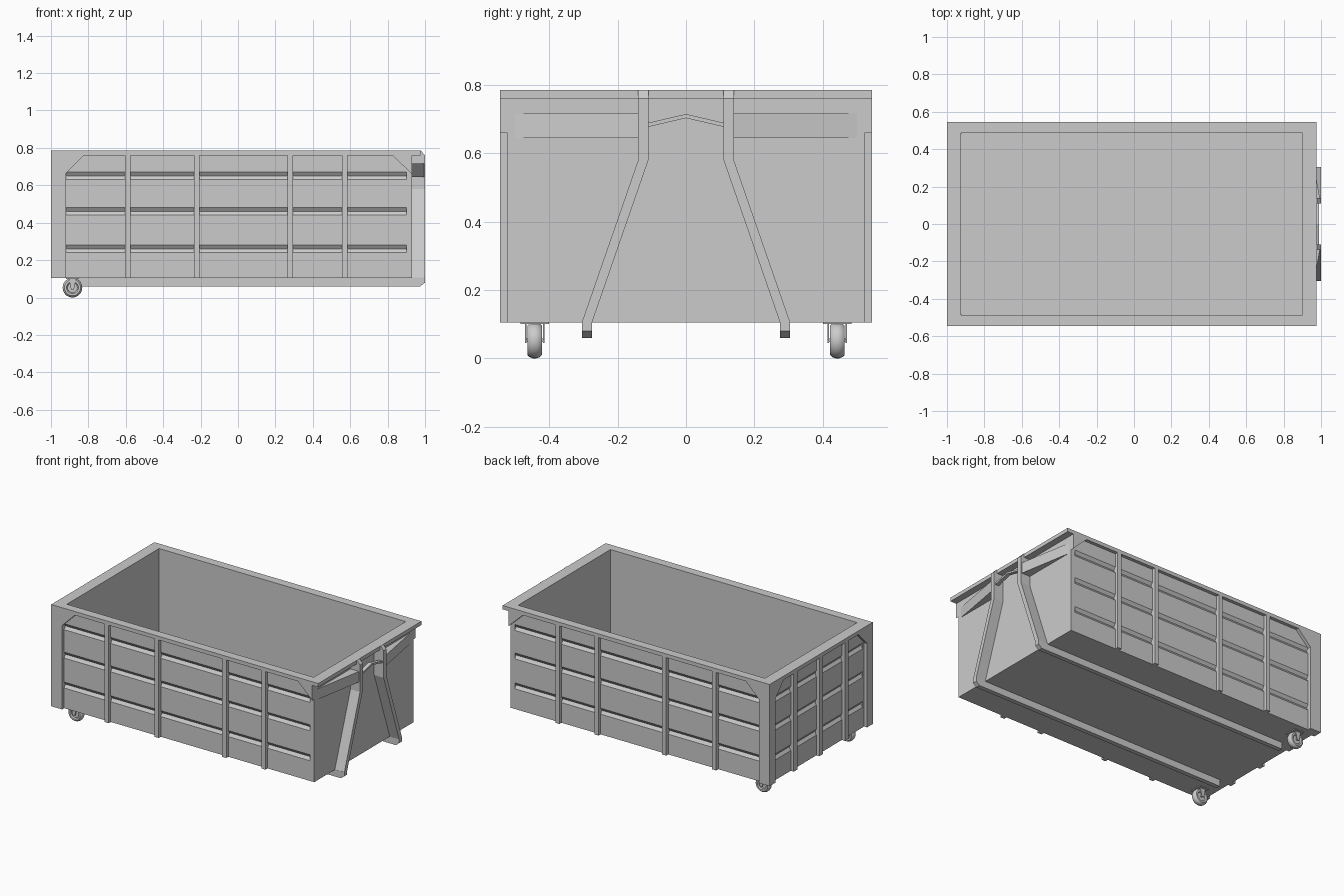
import bpy, bmesh, math
from mathutils import Vector

if "Cube" in bpy.data.objects:
    bpy.data.objects.remove(bpy.data.objects["Cube"])


def prism(name, pts, axis, a, b):
    """Extrude a 2D profile along an axis: x -> (y,z), y -> (x,z), z -> (x,y)."""
    place = {'x': lambda u, v, t: (t, u, v),
             'y': lambda u, v, t: (u, t, v),
             'z': lambda u, v, t: (u, v, t)}[axis]
    bm = bmesh.new()
    lo = [bm.verts.new(place(u, v, a)) for u, v in pts]
    hi = [bm.verts.new(place(u, v, b)) for u, v in pts]
    bm.faces.new(lo)
    bm.faces.new(hi)
    n = len(pts)
    for i in range(n):
        j = (i + 1) % n
        bm.faces.new((lo[i], lo[j], hi[j], hi[i]))
    bmesh.ops.recalc_face_normals(bm, faces=bm.faces)
    me = bpy.data.meshes.new(name)
    bm.to_mesh(me)
    bm.free()
    ob = bpy.data.objects.new(name, me)
    bpy.context.collection.objects.link(ob)
    return ob


def box(name, x0, x1, y0, y1, z0, z1):
    return prism(name, [(x0, y0), (x1, y0), (x1, y1), (x0, y1)], 'z', z0, z1)


def cut(ob, cutters):
    for c in cutters:
        m = ob.modifiers.new("cut", 'BOOLEAN')
        m.operation, m.solver, m.object = 'DIFFERENCE', 'EXACT', c
    dg = bpy.context.evaluated_depsgraph_get()
    me = bpy.data.meshes.new_from_object(ob.evaluated_get(dg))
    ob.modifiers.clear()
    ob.data = me
    for c in cutters:
        bpy.data.objects.remove(c)


def span(s, a, b):
    """Ordered range mirrored by sign s."""
    return (a, b) if s > 0 else (-b, -a)


W, WALL = 0.545, 0.523      # outer half width, recessed wall half width
BACK, FRONT = -0.978, 0.93  # recessed back wall, front wall

# open tub with V grooves pressed into sides and back
tub = box("tub", BACK, FRONT, -WALL, WALL, 0.105, 0.77)
cutters = [box("cavity", -0.925, 0.90, -0.487, 0.487, 0.125, 1.0)]
for z in (0.65, 0.46, 0.26):
    h, d = 0.02, 0.014
    for s in (-1, 1):
        o = s * (WALL + 0.01)
        v = [(o, z - h), (s * WALL, z - h), (s * (WALL - d), z),
             (s * WALL, z + h), (o, z + h)]
        cutters.append(prism("side_groove", v, 'x', -0.92, 0.90))
    v = [(BACK - 0.01, z - h), (BACK, z - h), (BACK + d, z), (BACK, z + h), (BACK - 0.01, z + h)]
    cutters.append(prism("back_groove", v, 'y', -0.47, 0.47))
cut(tub, cutters)

# top rim
rim = box("top_rim", -1.0, 0.975, -W, W, 0.76, 0.785)
cut(rim, [box("rim_hole", -0.925, 0.90, -0.487, 0.487, 0.7, 0.9)])

for s in (-1, 1):
    y0, y1 = span(s, 0.51, W)
    # rear corner posts
    py0, py1 = span(s, 0.485, W)
    box("corner_post", -1.0, -0.92, py0, py1, 0.105, 0.765)
    # side ribs and corner gussets
    for x in (-0.59, -0.22, 0.28, 0.57):
        box("side_rib", x - 0.015, x + 0.015, y0, y1, 0.105, 0.765)
    prism("side_gusset_rear", [(-0.925, 0.66), (-0.82, 0.765), (-0.925, 0.765)], 'y', y0, y1)
    prism("side_gusset_front", [(FRONT, 0.66), (FRONT, 0.765), (0.82, 0.765)], 'y', y0, y1)
    # back corner gussets
    prism("back_gusset", [(s * 0.49, 0.66), (s * 0.49, 0.765), (s * 0.39, 0.765)],
          'x', -1.0, -0.97)

    # front lifting frame: upright, splayed leg, ground rail
    u0, u1 = span(s, 0.11, 0.14)
    prism("upright", [(0.92, 0.58), (1.0, 0.58), (1.0, 0.76), (0.978, 0.785), (0.92, 0.785)],
          'y', u0, u1)
    prism("splayed_leg", [(s * 0.11, 0.58), (s * 0.118, 0.58 + 0.005), (s * 0.14, 0.58),
                          (s * 0.305, 0.105), (s * 0.275, 0.105)], 'x', 0.925, 1.0)
    r0, r1 = span(s, 0.275, 0.305)
    prism("ground_rail", [(-0.9, 0.06), (0.975, 0.06), (1.0, 0.08), (1.0, 0.107), (-0.9, 0.107)],
          'y', r0, r1)
    # tapered stiffener from upright to front corner
    prism("front_stiffener", [(0.925, s * 0.13), (0.995, s * 0.13), (0.93, s * 0.5)],
          'z', 0.645, 0.716)
    # half of the bent hook bar
    prism("hook_bar", [(0, 0.703), (0, 0.715), (s * 0.12, 0.687), (s * 0.12, 0.675)],
          'x', 0.965, 0.99)

# back ribs
for y in (-0.27, 0.0, 0.27):
    box("back_rib", -1.0, -0.97, y - 0.02, y + 0.02, 0.105, 0.765)


def wheel(y):
    """Rounded tyre with dished hub, revolved around the y axis."""
    prof = [(0, 0.014), (0.026, 0.014), (0.032, 0.021), (0.043, 0.021), (0.049, 0.015),
            (0.0525, 0.006)]
    prof += [(r, -t) for r, t in reversed(prof)]
    bm = bmesh.new()
    vs = [bm.verts.new((r, t, 0)) for r, t in prof]
    es = [bm.edges.new(p) for p in zip(vs, vs[1:])]
    bmesh.ops.spin(bm, geom=vs + es, cent=(0, 0, 0), axis=(0, 1, 0),
                   angle=math.tau, steps=28)
    bmesh.ops.remove_doubles(bm, verts=bm.verts, dist=1e-5)
    bmesh.ops.recalc_face_normals(bm, faces=bm.faces)
    bmesh.ops.translate(bm, verts=bm.verts, vec=Vector((-0.885, y, 0.0525)))
    me = bpy.data.meshes.new("wheel")
    bm.to_mesh(me)
    bm.free()
    ob = bpy.data.objects.new("wheel", me)
    bpy.context.collection.objects.link(ob)
    bpy.ops.object.select_all(action='DESELECT')
    ob.select_set(True)
    bpy.context.view_layer.objects.active = ob
    bpy.ops.object.shade_smooth_by_angle(angle=math.radians(40))


# wheels with mounting plates and fork arms
for s in (-1, 1):
    y = s * 0.443
    wheel(y)
    box("wheel_plate", -0.92, -0.85, y - 0.042, y + 0.042, 0.1, 0.106)
    for k in (-1, 1):
        a, b = sorted((y + k * 0.024, y + k * 0.029))
        prism("wheel_fork", [(-0.905, 0.103), (-0.893, 0.044), (-0.877, 0.044), (-0.865, 0.103)],
              'y', a, b)
    box("axle", -0.89, -0.88, y - 0.029, y + 0.029, 0.048, 0.058)
